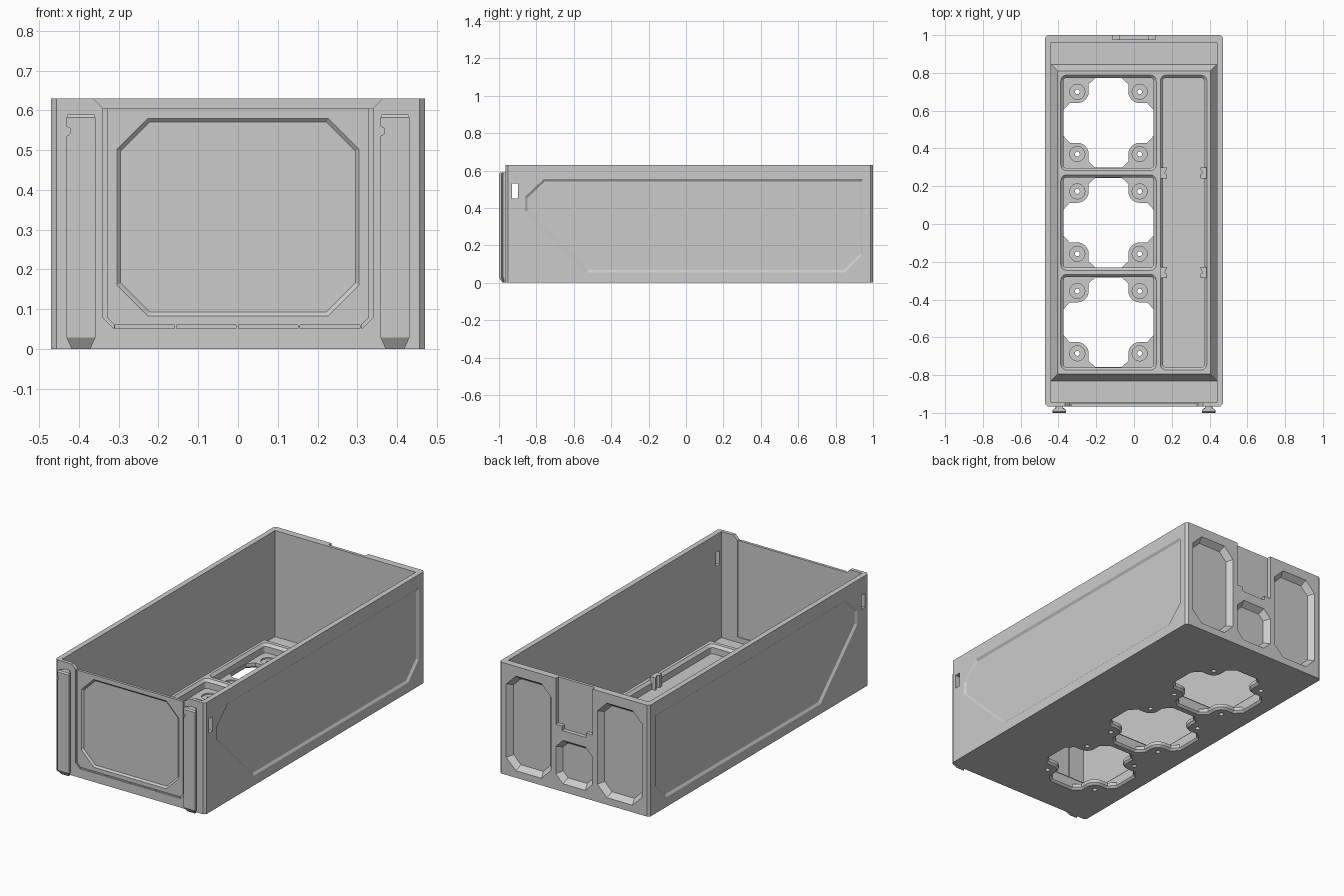
import bpy, bmesh, math
from mathutils import Vector

if "Cube" in bpy.data.objects:
    bpy.data.objects.remove(bpy.data.objects["Cube"])


def loft(name, rings):
    """Closed solid skinned through a list of equal-length 3D rings."""
    bm = bmesh.new()
    vs = [[bm.verts.new(p) for p in r] for r in rings]
    n = len(rings[0])
    for a, b in zip(vs, vs[1:]):
        for i in range(n):
            j = (i + 1) % n
            bm.faces.new((a[i], a[j], b[j], b[i]))
    bm.faces.new(vs[0])
    bm.faces.new(vs[-1])
    bmesh.ops.recalc_face_normals(bm, faces=bm.faces)
    me = bpy.data.meshes.new(name)
    bm.to_mesh(me)
    bm.free()
    ob = bpy.data.objects.new(name, me)
    bpy.context.collection.objects.link(ob)
    return ob


def inset(pts, d):
    """Offset a polygon inwards by d with mitred corners."""
    P = [Vector(p) for p in pts]
    n = len(P)
    area = sum(P[i].x * P[(i + 1) % n].y - P[(i + 1) % n].x * P[i].y for i in range(n))
    s = 1 if area > 0 else -1
    out = []
    for i in range(n):
        e1, e2 = (P[i] - P[i - 1]).normalized(), (P[(i + 1) % n] - P[i]).normalized()
        n1, n2 = Vector((-e1.y, e1.x)) * s, Vector((-e2.y, e2.x)) * s
        out.append(P[i] + (n1 + n2) * (d / (1 + n1.dot(n2))))
    return out


def prism(name, pts, axis, levels):
    """Polygon swept along an axis; levels = (position, inset) pairs."""
    put = {'z': lambda p, t: (p[0], p[1], t),
           'y': lambda p, t: (p[0], t, p[1]),
           'x': lambda p, t: (t, p[0], p[1])}[axis]
    return loft(name, [[put(p, t) for p in inset(pts, d)] for t, d in levels])


def rect(x0, x1, y0, y1, c=0.0):
    """Rectangle, optionally with cut corners."""
    if not c:
        return [(x0, y0), (x1, y0), (x1, y1), (x0, y1)]
    return [(x0 + c, y0), (x1 - c, y0), (x1, y0 + c), (x1, y1 - c),
            (x1 - c, y1), (x0 + c, y1), (x0, y1 - c), (x0, y0 + c)]


def rounded(x0, x1, y0, y1, r, k=5):
    pts = []
    for q, (cx, cy) in enumerate([(x1 - r, y1 - r), (x0 + r, y1 - r), (x0 + r, y0 + r), (x1 - r, y0 + r)]):
        for i in range(k + 1):
            a = math.pi / 2 * (q + i / k)
            pts.append((cx + r * math.cos(a), cy + r * math.sin(a)))
    return pts


def circle(cx, cy, r, n=20):
    return [(cx + r * math.cos(2 * math.pi * i / n), cy + r * math.sin(2 * math.pi * i / n)) for i in range(n)]


def box(name, x0, x1, y0, y1, z0, z1):
    return prism(name, rect(x0, x1, y0, y1), 'z', [(z0, 0), (z1, 0)])


def carve(ob, cutters):
    """Subtract all cutters and bake the result."""
    for c in cutters:
        m = ob.modifiers.new("cut", 'BOOLEAN')
        m.operation, m.solver, m.object = 'DIFFERENCE', 'EXACT', c
        c.hide_render = True
    bpy.context.view_layer.update()
    dg = bpy.context.evaluated_depsgraph_get()
    me = bpy.data.meshes.new_from_object(ob.evaluated_get(dg))
    ob.modifiers.clear()
    ob.data = me


FLOOR, TOP, PLINTH = 0.03, 0.63, 0.08

# Outer case with chamfered upright corners
case = prism("case", rect(-0.47, 0.47, -0.965, 1.0, 0.013), 'z', [(0, 0), (TOP, 0)])
cut = [box("c_inside", -0.44, 0.44, -0.945, 0.96, FLOOR, 0.7)]

# Side panels and the slots near the front
side = [(-0.86, 0.46), (-0.76, 0.555), (0.945, 0.555), (0.945, 0.15), (0.85, 0.055), (-0.53, 0.055), (-0.86, 0.38)]
for s in (-1, 1):
    cut.append(prism("c_side", side, 'x', [(s * 0.48, 0), (s * 0.47, 0), (s * 0.461, 0.013)]))
    cut.append(box("c_slot", s * 0.455 - 0.03, s * 0.455 + 0.03, -0.93, -0.897, 0.45, 0.53))

# Front: lowered top edge, octagonal panel, seams and slots
cut.append(prism("c_lip", [(-0.34, 0.605), (0.34, 0.605), (0.385, 0.65), (-0.385, 0.65)], 'y', [(-1.0, 0), (-0.93, 0)]))
cut.append(prism("c_front", rect(-0.305, 0.305, 0.083, 0.58, 0.078), 'y', [(-0.98, 0), (-0.965, 0), (-0.956, 0.01)]))
cut.append(box("c_front_inside", -0.34, 0.34, -0.95, -0.93, FLOOR + 0.03, 0.7))
for s in (-1, 1):
    cut.append(box("c_seam", s * 0.335 - 0.005, s * 0.335 + 0.005, -0.98, -0.959, 0.078, 0.62))
    cut.append(prism("c_seam_foot", [(s * 0.34, 0.078), (s * 0.312, 0.05), (s * 0.312, 0.062), (s * 0.328, 0.078)],
                     'y', [(-0.98, 0), (-0.959, 0)]))
for i in range(4):
    x = -0.31 + i * 0.1555
    cut.append(box("c_front_slot", x, x + 0.15, -0.98, -0.957, 0.051, 0.06))

# Back: tall pockets, small pocket and open-topped slot
for x0, x1, z0, z1, c in ((-0.425, -0.145, 0.04, 0.575, 0.06), (0.145, 0.425, 0.04, 0.575, 0.06),
                          (-0.115, 0.115, 0.045, 0.29, 0.045)):
    cut.append(prism("c_pocket", rect(x0, x1, z0, z1, c), 'y', [(1.02, 0), (1.0, 0), (0.968, 0.024)]))
cut.append(box("c_latch", -0.115, 0.115, 0.977, 1.02, 0.37, 0.7))
cut.append(box("c_latch_foot", -0.075, 0.075, 0.977, 1.02, 0.345, 0.4))

# Raised floor plinth with its three bays and the side channel
plinth = prism("floor_plinth", rect(-0.44, 0.44, -0.83, 0.845), 'z', [(FLOOR, 0), (PLINTH, 0.036)])
bay_levels = [(0.02, 0.018), (PLINTH - 0.014, 0.018), (PLINTH + 0.004, 0)]
bays = []
quad = [(0.237, 0.07), (0.205, 0.105)]
quad += [(0.165 - 0.06 * math.sin(a), 0.165 - 0.06 * math.cos(a)) for a in [math.pi / 2 * i / 6 for i in range(7)]]
quad += [(0.105, 0.205), (0.07, 0.237)]
for cy in (0.535, 0.0075, -0.52):
    cx = -0.135
    bays.append(prism("c_bay", rounded(cx - 0.257, cx + 0.257, cy - 0.257, cy + 0.257, 0.035), 'z', bay_levels))
    # Fan-shaped opening through the base
    hole = []
    for q in range(4):
        c, s = round(math.cos(q * math.pi / 2)), round(math.sin(q * math.pi / 2))
        hole += [(cx + c * u - s * v, cy + s * u + c * v) for u, v in quad]
    cut.append(prism("c_opening", hole, 'z', [(-0.01, -0.011), (0, -0.011), (0.011, 0), (0.06, 0)]))
    # Countersunk screw holes
    for dx in (-0.165, 0.165):
        for dy in (-0.165, 0.165):
            cut.append(prism("c_screw", circle(cx + dx, cy + dy, 0.013), 'z', [(-0.02, 0), (0.05, 0)]))
            cut.append(prism("c_bore", circle(cx + dx, cy + dy, 0.04), 'z', [(FLOOR - 0.008, 0), (0.05, 0)]))
bays.append(prism("c_channel", rounded(0.135, 0.39, -0.777, 0.792, 0.035), 'z', bay_levels))
carve(case, cut)
carve(plinth, bays)

# Small clips along the channel
for y in (0.27, -0.257):
    for x, s in ((0.152, 1), (0.373, -1)):
        prism("channel_clip", [(x - s * 0.012, y - 0.03), (x + s * 0.022, y - 0.03), (x + s * 0.022, y - 0.008),
                               (x + s * 0.01, y), (x + s * 0.022, y + 0.022), (x + s * 0.022, y + 0.03),
                               (x - s * 0.012, y + 0.03)], 'z', [(FLOOR, 0), (0.1, 0)])

# T-shaped front rails with tapered feet and a notch
half = [(-0.02, 0), (-0.02, -0.013), (-0.036, -0.022), (-0.036, -0.035)]
prof = half + [(-x, y) for x, y in reversed(half)]
notches = []
for s, label in ((-1, "left"), (1, "right")):
    rings = [[(s * 0.395 + x * kx, -0.964 + y * ky, z) for x, y in prof]
             for z, kx, ky in ((0, 0.66, 0.5), (0.028, 1, 1.03), (0.582, 1, 1.03), (0.59, 0.95, 0.85))]
    rail = loft(label + "_rail", rings)
    x = s * 0.395 - 0.036
    notches.append(prism("c_notch", [(x - 0.01, 0.53), (x + 0.008, 0.54), (x + 0.008, 0.555), (x - 0.01, 0.565)],
                         'y', [(-1.02, 0), (-0.97, 0)]))
    carve(rail, notches[-1:])

# Remove the cutters
for ob in cut + bays + notches:
    bpy.data.objects.remove(ob, do_unlink=True)
